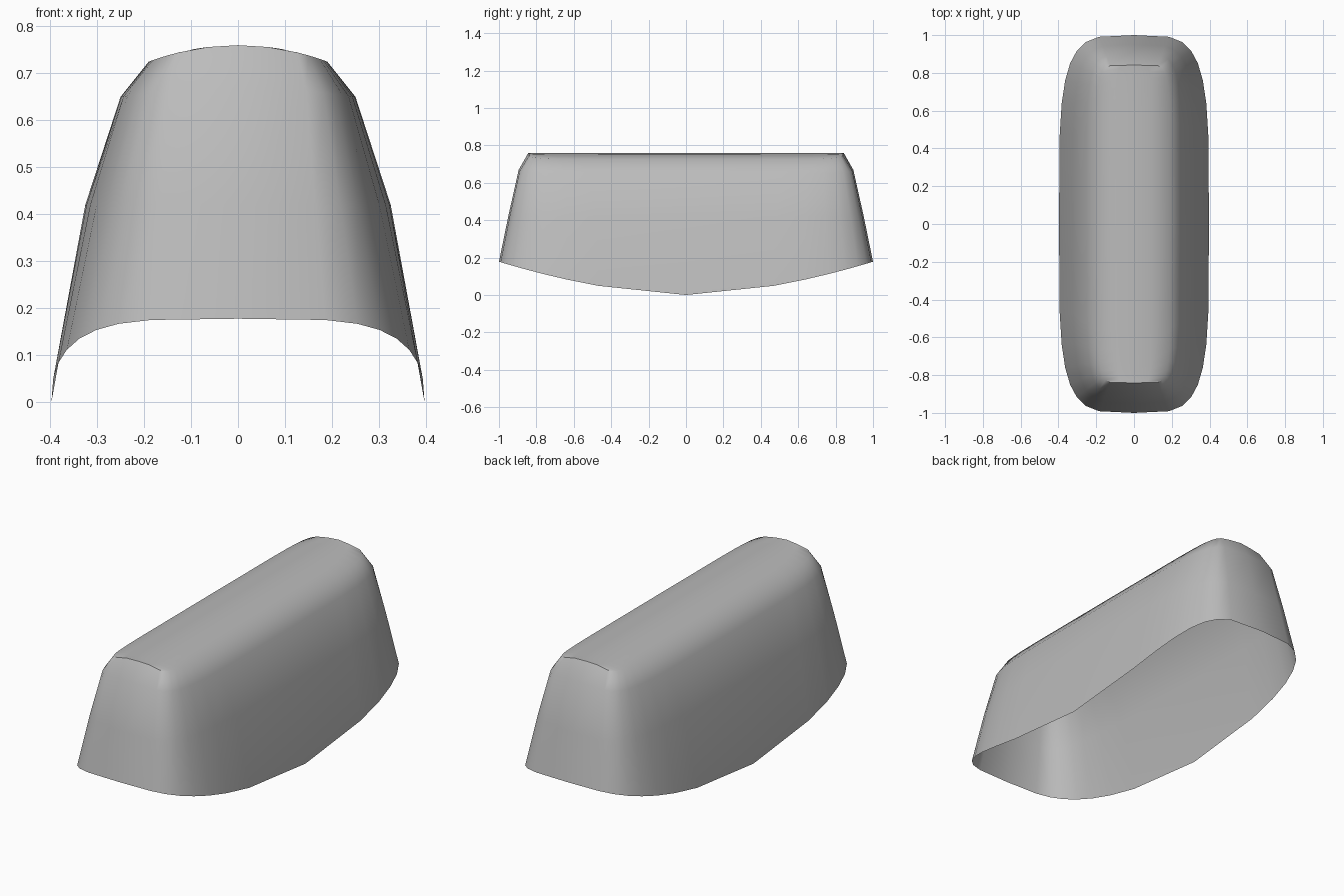
import bpy, bmesh
from math import cos, sin, pi, copysign

cube = bpy.data.objects.get("Cube")
if cube:
    bpy.data.objects.remove(cube, do_unlink=True)

SEGMENTS = 32
# Each ring: half width, half length, height, squareness
RINGS = [
    (0.397, 1.0, 0.0, 4.3),
    (0.325, 0.95, 0.42, 4.8),
    (0.25, 0.895, 0.65, 6),
    (0.19, 0.843, 0.725, 8),
]
CROWN = 0.035


def rounded(value, power):
    return copysign(abs(value) ** (2 / power), value) if abs(value) > 1e-6 else 0.0


def ring_point(ring, i):
    width, length, height, power = ring
    angle = 2 * pi * i / SEGMENTS - pi / 2
    u, v = rounded(cos(angle), power), rounded(sin(angle), power)
    if height == 0:                      # the open rim sweeps up to both ends
        z = 0.178 * abs(v) ** 1.7
    else:                                # upper rings crown along the centre
        z = height + CROWN * (height / 0.725) ** 6 * (1 - u * u)
    return width * u, length * v, z


bm = bmesh.new()

# Walls lofted through the rings
loops = [[bm.verts.new(ring_point(r, i)) for i in range(SEGMENTS)] for r in RINGS]
for low, high in zip(loops, loops[1:]):
    for i in range(SEGMENTS):
        j = (i + 1) % SEGMENTS
        bm.faces.new((low[i], low[j], high[j], high[i]))

# Crowned top, filled with rows running across the width
top = loops[-1]
rows = []
for i in range(SEGMENTS // 2 + 1):
    right, left = top[i], top[-i]
    if right is left:
        rows.append([right] * 5)
        continue
    x, y, z = right.co
    row = [left]
    for t in (-0.5, 0, 0.5):
        crown = CROWN * (x / RINGS[-1][0]) ** 2 * (1 - t * t)
        row.append(bm.verts.new((t * x, y, z + crown)))
    rows.append(row + [right])
for a, b in zip(rows, rows[1:]):
    for k in range(4):
        corners = list(dict.fromkeys((a[k], a[k + 1], b[k + 1], b[k])))
        bm.faces.new(corners)

bmesh.ops.recalc_face_normals(bm, faces=bm.faces)
mesh = bpy.data.meshes.new("shell_cover")
bm.to_mesh(mesh)
bm.free()
shell = bpy.data.objects.new("shell_cover", mesh)
bpy.context.collection.objects.link(shell)

# Plain grey finish
grey = bpy.data.materials.new("plain_grey")
grey.use_nodes = True
colour = (0.5, 0.5, 0.5, 1)
grey.diffuse_color = colour
grey.node_tree.nodes["Principled BSDF"].inputs["Base Color"].default_value = colour
mesh.materials.append(grey)

bpy.ops.object.select_all(action='DESELECT')
shell.select_set(True)
bpy.context.view_layer.objects.active = shell
bpy.ops.object.shade_smooth_by_angle(angle=0.85)
